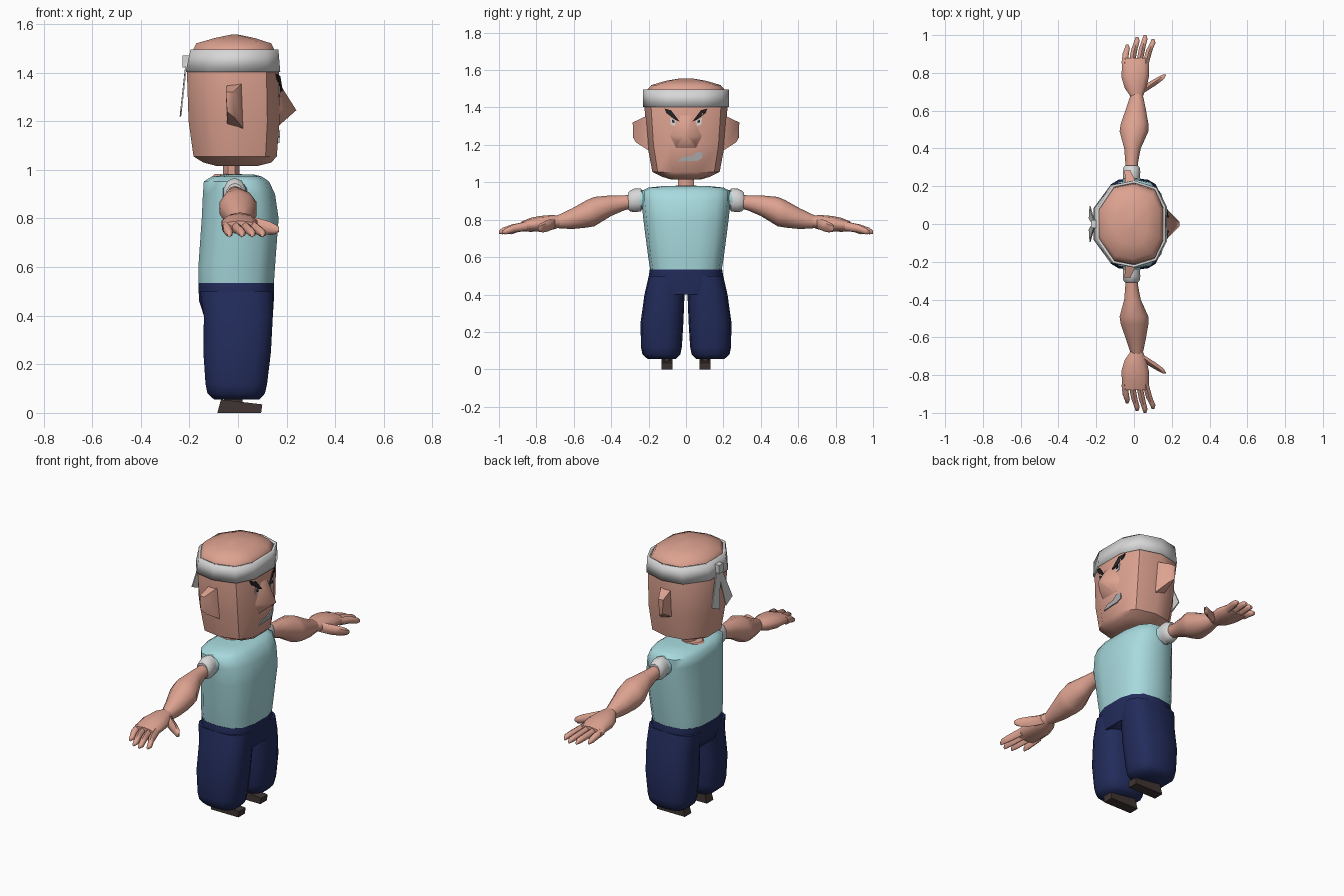
import bpy, bmesh
from math import cos, sin, pi, radians
from mathutils import Vector
from mathutils.bvhtree import BVHTree

cube = bpy.data.objects.get("Cube")
if cube:
    bpy.data.objects.remove(cube)


def material(name, r, g, b):
    m = bpy.data.materials.new(name)
    m.use_nodes = True
    m.diffuse_color = (r, g, b, 1)
    bsdf = m.node_tree.nodes["Principled BSDF"]
    bsdf.inputs["Base Color"].default_value = (r, g, b, 1)
    bsdf.inputs["Roughness"].default_value = 0.8
    return m


SKIN = material("skin", 0.72, 0.36, 0.28)
SHIRT = material("pale teal cloth", 0.39, 0.70, 0.73)
NAVY = material("navy cloth", 0.016, 0.025, 0.105)
WHITE = material("white cloth", 0.68, 0.68, 0.68)
DARK = material("dark brown shoe", 0.05, 0.036, 0.033)
BLACK = material("black brow", 0.02, 0.018, 0.018)
GREY = material("grey teeth", 0.42, 0.42, 0.43)


def finish(name, bm, mat, angle=45):
    bmesh.ops.recalc_face_normals(bm, faces=bm.faces)
    me = bpy.data.meshes.new(name)
    bm.to_mesh(me)
    bm.free()
    ob = bpy.data.objects.new(name, me)
    bpy.context.collection.objects.link(ob)
    me.materials.append(mat)
    bpy.ops.object.select_all(action='DESELECT')
    ob.select_set(True)
    bpy.context.view_layer.objects.active = ob
    bpy.ops.object.shade_smooth_by_angle(angle=radians(angle))
    return ob


def loft(name, rings, mat, caps=True, angle=45):
    bm = bmesh.new()
    loops = [[bm.verts.new(p) for p in r] for r in rings]
    n = len(loops[0])
    for a, b in zip(loops, loops[1:]):
        for i in range(n):
            bm.faces.new((a[i], a[(i + 1) % n], b[(i + 1) % n], b[i]))
    if caps:
        bm.faces.new(loops[0])
        bm.faces.new(loops[-1])
    return finish(name, bm, mat, angle)


def hull(name, points, mat, angle=45):
    bm = bmesh.new()
    for p in points:
        bm.verts.new(p)
    bmesh.ops.convex_hull(bm, input=bm.verts)
    return finish(name, bm, mat, angle)


def oval(n, power):
    for i in range(n):
        c, s = cos(2 * pi * (i + .5) / n), sin(2 * pi * (i + .5) / n)
        yield (abs(c) ** (2 / power) * (1 if c > 0 else -1),
               abs(s) ** (2 / power) * (1 if s > 0 else -1))


# Ring across z: x range and y range
def zring(z, x0, x1, y0, y1, n=14, power=2.8):
    return [((x0 + x1) / 2 + u * (x1 - x0) / 2, (y0 + y1) / 2 + v * (y1 - y0) / 2, z)
            for u, v in oval(n, power)]


# Ring across y: centre x, half width, bottom and top
def yring(y, cx, hx, z0, z1, n=10, power=2):
    return [(cx + u * hx, y, (z0 + z1) / 2 + v * (z1 - z0) / 2) for u, v in oval(n, power)]


# Head: one faceted outline, scaled at each height
HALF = [(.98, .4), (.72, .84), (.1, 1), (-.5, .9), (-.95, .36)]
OUTLINE = HALF + [(u, -v) for u, v in reversed(HALF)]


def head_ring(z, x0, x1, hy):
    return [((x0 + x1) / 2 + u * (x1 - x0) / 2, v * hy, z) for u, v in OUTLINE]


head = loft("head", [head_ring(*r) for r in (
    (1.015, -.09, .08, .08), (1.03, -.15, .14, .13), (1.055, -.192, .163, .18),
    (1.2, -.213, .175, .207), (1.4, -.22, .172, .222), (1.49, -.195, .155, .212),
    (1.52, -.18, .14, .185), (1.542, -.1, .07, .11), (1.556, -.03, .0, .03))], SKIN)

# Nose wedge
nose = hull("nose", [(.155, s * y, z) for s in (1, -1) for y, z in
                     ((.03, 1.38), (.1, 1.25), (.06, 1.17))]
            + [(.24, s * .012, 1.245) for s in (1, -1)]
            + [(.205, s * .04, 1.215) for s in (1, -1)], SKIN, 60)

# Headband and its two knotted tails
band = loft("headband", [head_ring(1.403, -.225, .178, .23),
                         head_ring(1.495, -.205, .17, .23)], WHITE, caps=False, angle=20)
thick = band.modifiers.new("thickness", 'SOLIDIFY')
thick.thickness = 0.014
for side, s in (("left", 1), ("right", -1)):
    hull("headband_tail_" + side,
         [(x + d, s * y, z) for d in (0, .006) for x, y, z in
          ((-.215, -.015, 1.45), (-.215, .02, 1.44), (-.24, .03, 1.22), (-.236, .095, 1.25))],
         WHITE, 20)
hull("headband_knot", [(x, y, z) for x in (-.228, -.19) for y in (-.02, .02)
                       for z in (1.42, 1.47)], WHITE, 20)

# Face plates, laid onto the head and nose
trees = []
for ob in (head, nose):
    bm = bmesh.new()
    bm.from_mesh(ob.data)
    trees.append(BVHTree.FromBMesh(bm))
    bm.free()


def plate(name, outline, mat, lift):
    bm = bmesh.new()
    verts = []
    for y, z in outline:
        hits = [t.ray_cast(Vector((1, y, z)), Vector((-1, 0, 0)))[0] for t in trees]
        verts.append(bm.verts.new((max(h.x for h in hits if h) + lift, y, z)))
    face = bm.faces.new(verts)
    back = bmesh.ops.extrude_face_region(bm, geom=[face])
    for v in back["geom"]:
        if isinstance(v, bmesh.types.BMVert):
            v.co.x -= .008
    finish(name, bm, mat, 20)


for side, s in (("left", 1), ("right", -1)):
    plate("eyebrow_" + side, [(s * y, z) for y, z in (
        (.035, 1.325), (.06, 1.335), (.105, 1.37), (.115, 1.395), (.08, 1.385))], BLACK, .006)
    plate("eye_" + side, [(s * y, z) for y, z in (
        (.052, 1.33), (.085, 1.345), (.082, 1.31), (.06, 1.3))], WHITE, .004)
    plate("pupil_" + side, [(s * y, z) for y, z in (
        (.062, 1.33), (.074, 1.335), (.074, 1.32), (.062, 1.317))], BLACK, .007)
plate("mouth", [(-.045, 1.11), (-.02, 1.135), (.03, 1.14), (.06, 1.162), (.088, 1.16),
                (.088, 1.13), (.06, 1.115), (.02, 1.115)], GREY, .006)

# Neck and shirt
loft("neck", [zring(z, -.065, .01, -.045, .045, 8, 2) for z in (.94, 1.04)], SKIN)
loft("neckline", [zring(.95, -.13, .03, -.07, .07, 10, 2),
                  zring(.982, -.10, .02, -.055, .055, 10, 2)], SKIN)
loft("shirt", [zring(z, x0, x1, -hy, hy) for z, x0, x1, hy in (
    (.525, -.165, .15, .19), (.6, -.166, .155, .202), (.8, -.152, .17, .228),
    (.9, -.147, .155, .238), (.952, -.143, .13, .238), (.972, -.11, .1, .2),
    (.98, -.06, .07, .12))], SHIRT, angle=60)

# Trousers
loft("trouser_hips", [zring(z, x0, x1, -hy, hy) for z, x0, x1, hy in (
    (.535, -.166, .151, .193), (.46, -.163, .15, .206), (.4, -.143, .146, .17))], NAVY, angle=70)

FINGERS = (("little", -.05, -.036, .95), ("ring", -.012, .016, .99),
           ("middle", .028, .058, 1.0), ("index", .062, .1, .98))

for side, s in (("left", 1), ("right", -1)):
    # Ear
    hull("ear_" + side, [(x, s * y, z) for x, y, z in (
        (-.045, .2, 1.35), (.02, .2, 1.36), (-.045, .2, 1.19), (.02, .2, 1.17),
        (-.05, .283, 1.32), (-.02, .285, 1.32), (-.045, .283, 1.24), (-.015, .27, 1.215))], SKIN)

    # Leg and shoe
    loft("trouser_leg_" + side, [zring(z, x0, x1, min(s * a, s * b), max(s * a, s * b))
         for z, x0, x1, a, b in (
             (.5, -.16, .145, .005, .199), (.4, -.143, .146, .008, .222),
             (.25, -.145, .138, .014, .243), (.12, -.136, .122, .022, .241),
             (.08, -.128, .113, .03, .233), (.055, -.1, .09, .055, .205))], NAVY, angle=60)
    hull("shoe_" + side, [(x, s * y, z) for y in (.072, .132) for x, z in (
        (-.085, 0), (.095, 0), (.1, .035), (.02, .042), (-.07, .055))], DARK, 30)
    loft("ankle_" + side, [zring(z, -.06, .02, min(s * .08, s * .125), max(s * .08, s * .125), 8)
                           for z in (.03, .09)], DARK)

    # Sleeve and rolled cuff
    loft("sleeve_" + side, [yring(s * y, -.012, hx, z0, z1) for y, hx, z0, z1 in (
        (.17, .07, .83, .965), (.25, .045, .86, .958))], SHIRT)
    loft("cuff_" + side, [yring(s * y, -.013, hx, z0, z1) for y, hx, z0, z1 in (
        (.232, .036, .865, .95), (.24, .046, .845, .967), (.275, .049, .84, .967),
        (.3, .045, .845, .955), (.31, .035, .855, .945))], WHITE)

    # Arm and palm
    loft("arm_" + side, [yring(s * y, cx, hx, z0, z1) for y, cx, hx, z0, z1 in (
        (.25, -.012, .034, .87, .94), (.33, -.012, .036, .85, .93), (.4, -.008, .046, .82, .93),
        (.49, 0, .08, .765, .922), (.53, .003, .077, .758, .905), (.61, .01, .055, .75, .86),
        (.69, .015, .032, .755, .822))], SKIN, angle=60)
    loft("palm_" + side, [yring(s * y, cx, hx, z0, z1) for y, cx, hx, z0, z1 in (
        (.67, .015, .032, .76, .822), (.72, .008, .06, .745, .825), (.78, .006, .077, .738, .82),
        (.83, .008, .075, .735, .81), (.88, .007, .074, .738, .79))], SKIN, angle=60)

    # Fingers and thumb
    for name, x0, x1, tip in FINGERS:
        mid = (.86 + tip) / 2
        loft(name + "_finger_" + side, [yring(s * y, cx, hx, z0, z1, 6) for y, cx, hx, z0, z1 in (
            (.85, x0, .019, .742, .79), (mid, (x0 + x1) / 2, .019, .732, .775),
            (tip - .02, x1, .016, .722, .757), (tip, x1, .008, .723, .742))], SKIN, angle=60)
    loft("thumb_" + side, [yring(s * y, cx, hx, z0, z1, 6) for y, cx, hx, z0, z1 in (
        (.70, .04, .025, .755, .81), (.735, .085, .036, .738, .80), (.765, .13, .03, .732, .787),
        (.785, .154, .017, .735, .775), (.792, .162, .008, .745, .765))], SKIN, angle=60)
